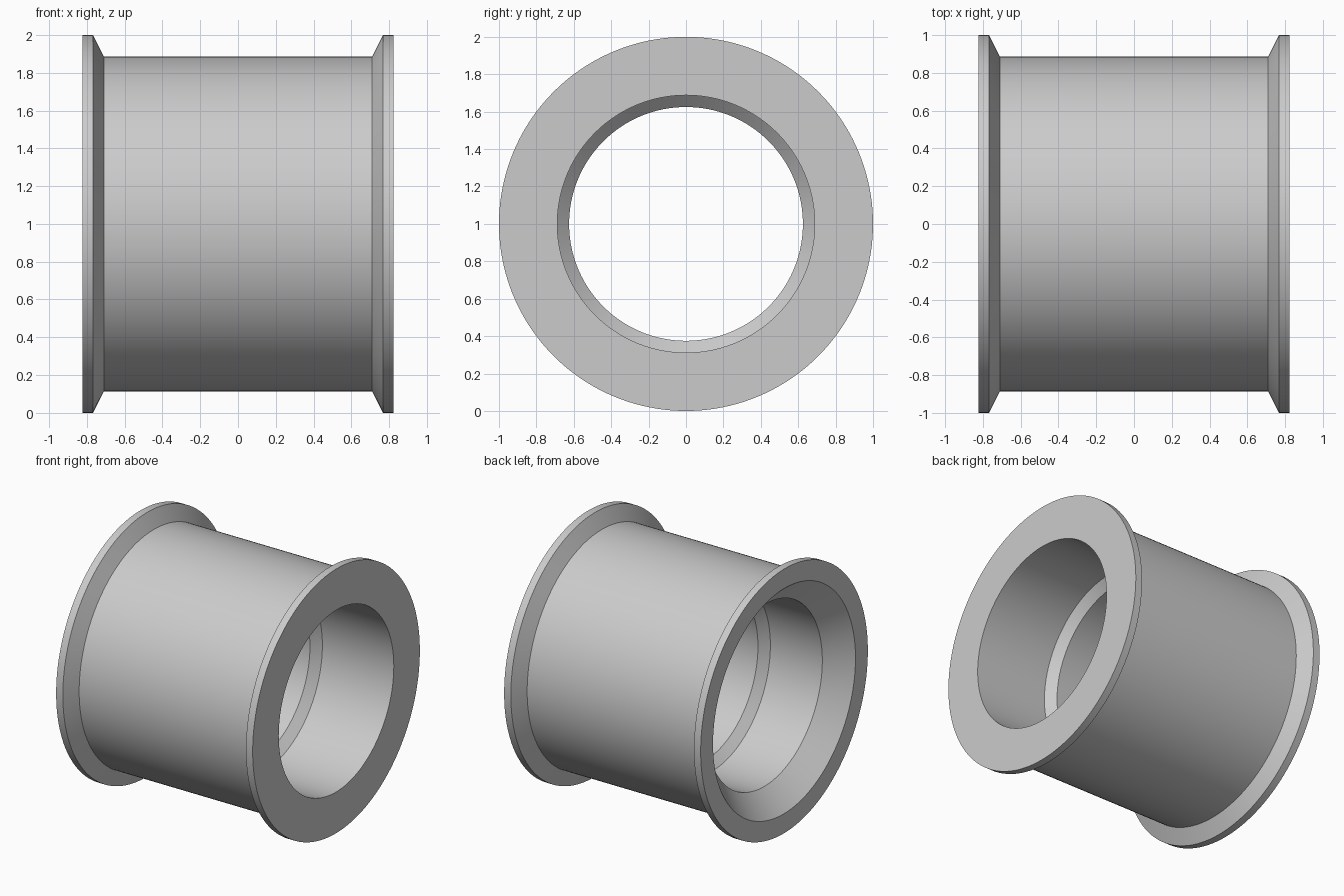
import bpy, bmesh, math

if "Cube" in bpy.data.objects:
    bpy.data.objects.remove(bpy.data.objects["Cube"])

SEGMENTS = 160

# Closed half-section as (x, radius), revolved around the x axis
PROFILE = [
    (-0.823, 1.0), (-0.767, 1.0), (-0.71, 0.886),    # left rim
    (0.71, 0.886), (0.767, 1.0), (0.823, 1.0),       # right rim
    (0.823, 0.688), (0.225, 0.688), (0.165, 0.625),  # right bore and ridge
    (-0.165, 0.625), (-0.225, 0.688),                # ridge
    (-0.66, 0.688), (-0.823, 0.852),                 # countersunk left mouth
]

grey = bpy.data.materials.new("plain grey")
grey.diffuse_color = (0.6, 0.6, 0.6, 1.0)
grey.use_nodes = True
grey.node_tree.nodes["Principled BSDF"].inputs["Base Color"].default_value = grey.diffuse_color

# Flanged bushing
bm = bmesh.new()
rings = []
for i in range(SEGMENTS):
    a = 2 * math.pi * i / SEGMENTS
    rings.append([bm.verts.new((x, r * math.sin(a), 1 + r * math.cos(a))) for x, r in PROFILE])
n = len(PROFILE)
for i in range(SEGMENTS):
    a, b = rings[i], rings[(i + 1) % SEGMENTS]
    for j in range(n):
        k = (j + 1) % n
        bm.faces.new((a[j], a[k], b[k], b[j]))
bmesh.ops.recalc_face_normals(bm, faces=bm.faces)

mesh = bpy.data.meshes.new("flanged_bushing")
bm.to_mesh(mesh)
bm.free()
mesh.materials.append(grey)
obj = bpy.data.objects.new("flanged_bushing", mesh)
bpy.context.collection.objects.link(obj)
bpy.context.view_layer.objects.active = obj
obj.select_set(True)
bpy.ops.object.shade_smooth_by_angle(angle=math.radians(20))
